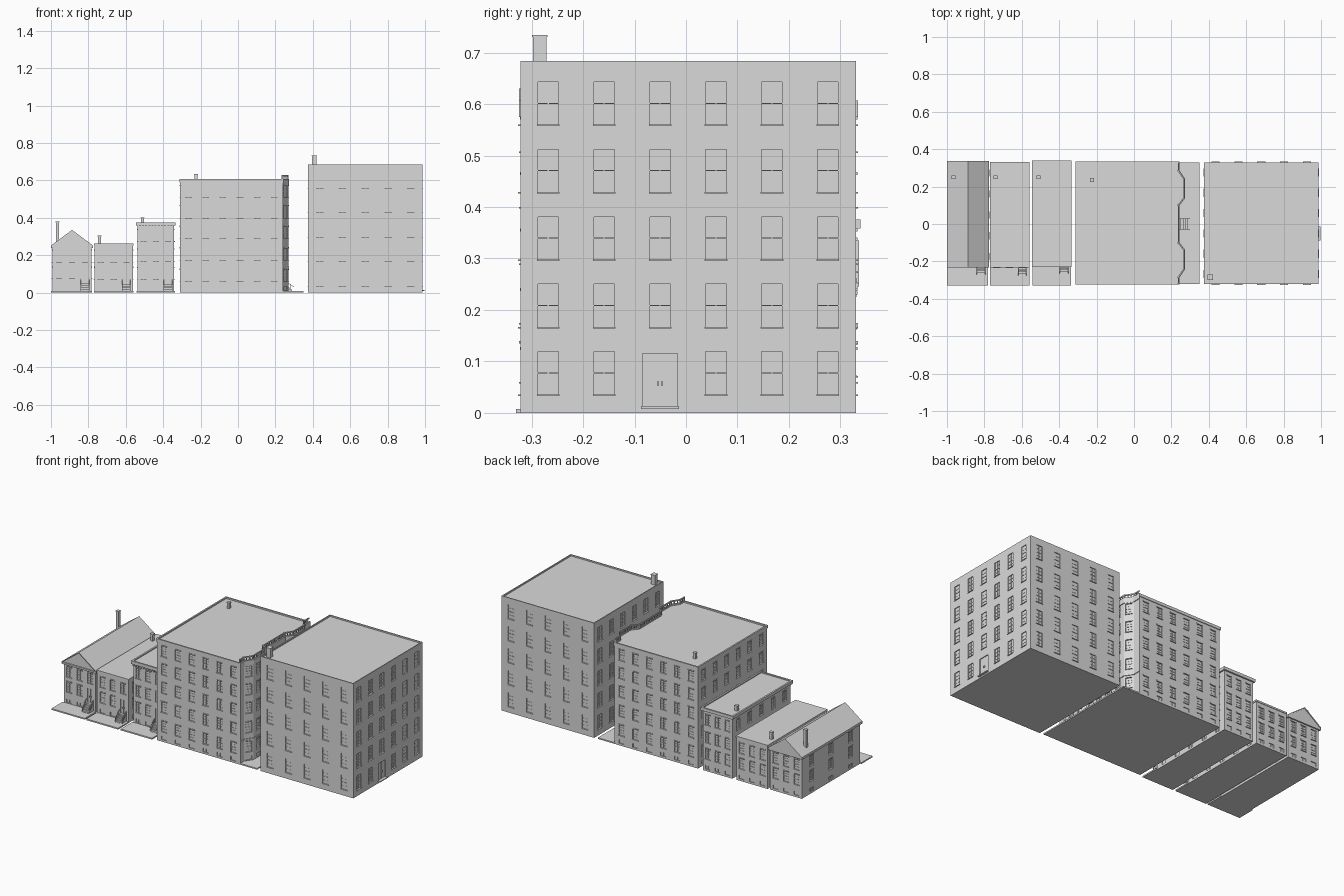
import bpy, bmesh
from mathutils import Vector

if "Cube" in bpy.data.objects:
    bpy.data.objects.remove(bpy.data.objects["Cube"])

stone = bpy.data.materials.new("pale_grey")
stone.diffuse_color = (0.7, 0.7, 0.7, 1)
stone.use_nodes = True
stone.node_tree.nodes["Principled BSDF"].inputs["Base Color"].default_value = stone.diffuse_color


def finish(bm, name):
    me = bpy.data.meshes.new(name)
    bm.to_mesh(me)
    bm.free()
    me.materials.append(stone)
    ob = bpy.data.objects.new(name, me)
    bpy.context.collection.objects.link(ob)
    return ob


def face(bm, pts):
    bm.faces.new([bm.verts.new(p) for p in pts])


def prism(bm, low, high):
    """Closed solid between two matching counter-clockwise rings."""
    face(bm, low[::-1])
    face(bm, high)
    for i in range(len(low)):
        j = (i + 1) % len(low)
        face(bm, [low[i], low[j], high[j], high[i]])


def rect(x0, x1, y0, y1):
    return [(x0, y0), (x1, y0), (x1, y1), (x0, y1)]


def ring(pts, z):
    return [Vector((p[0], p[1], z)) for p in pts]


def box(bm, x0, x1, y0, y1, z0, z1):
    prism(bm, ring(rect(x0, x1, y0, y1), z0), ring(rect(x0, x1, y0, y1), z1))


def offset(pts, o):
    """Move a counter-clockwise outline outward by o."""
    out, n = [], len(pts)
    for i in range(n):
        a, b, c = (Vector(pts[k % n]) for k in (i - 1, i, i + 1))
        e, f = (b - a).normalized(), (c - b).normalized()
        n1, n2 = Vector((e.y, -e.x)), Vector((f.y, -f.x))
        out.append(b + (n1 + n2) * (o / (1 + n1.dot(n2))))
    return out


def facade(walls, trim, p, q, top, cols, rows, w, door=None, lintel=True):
    """One wall with recessed windows, sills and glazing bars."""
    p, q = Vector((*p, 0)), Vector((*q, 0))
    L = (q - p).length
    t = (q - p) / L
    n = Vector((t.y, -t.x, 0))

    def P(u, z, d=0):
        return p + t * u + n * d + Vector((0, 0, z))

    def bar(u0, u1, z0, z1, d0, d1):
        low = [P(u0, z0, d1), P(u1, z0, d1), P(u1, z0, d0), P(u0, z0, d0)]
        prism(trim, low, [v + Vector((0, 0, z1 - z0)) for v in low])

    holes = []
    for c in range(cols):
        m = L * (c + .5) / cols
        isdoor = door and c == door[0]
        if isdoor:
            holes.append((m - door[3] / 2, m + door[3] / 2, door[1], door[2], True))
        for z, h in rows:
            if not (isdoor and z < door[2]):
                holes.append((m - w / 2, m + w / 2, z, z + h, False))
    us = sorted({0, L} | {round(v, 5) for h in holes for v in h[:2]})
    zs = sorted({0, top} | {round(v, 5) for h in holes for v in h[2:4]})
    for u0, u1 in zip(us, us[1:]):
        for z0, z1 in zip(zs, zs[1:]):
            u, z = (u0 + u1) / 2, (z0 + z1) / 2
            if not any(h[0] < u < h[1] and h[2] < z < h[3] for h in holes):
                face(walls, [P(u0, z0), P(u1, z0), P(u1, z1), P(u0, z1)])
    for u0, u1, z0, z1, isdoor in holes:
        d, m, zm = -.005, (u0 + u1) / 2, (z0 + z1) / 2
        cs = [(u0, z0), (u1, z0), (u1, z1), (u0, z1)]
        face(walls, [P(*c, d) for c in cs])
        for a, b in zip(cs, cs[1:] + cs[:1]):
            face(walls, [P(*a), P(*b), P(*b, d), P(*a, d)])
        bar(m - .001, m + .001, z0, z1, d, -.003)
        if isdoor:
            for s in (-1, 1):
                bar(m + s * .004 - .0008, m + s * .004 + .0008, zm - .012, zm - .002, d, 0)
            bar(u0 - .003, u1 + .003, z0 - .005, z0, 0, .012)
            continue
        if z1 - z0 > .03:
            bar(u0, u1, zm - .001, zm + .001, d, -.002)
            for k in (.25, .75):
                zk = z0 + (z1 - z0) * k
                bar(u0, u1, zk - .0005, zk + .0005, d, -.0035)
            bar(u0 - .002, u1 + .002, z0 - .003, z0, -.001, .004)
            if lintel:
                bar(u0 - .002, u1 + .002, z1, z1 + .006, -.001, .003)


def rim(bm, pts, z0, z1, out, thick, drop):
    """Flat roof with cornice overhang and a raised edge."""
    o, i = offset(pts, out), offset(pts, out - thick)
    face(bm, ring(o, z0)[::-1])
    A, B, C, D = ring(o, z0), ring(o, z1), ring(i, z1), ring(i, z1 - drop)
    for k in range(len(o)):
        j = (k + 1) % len(o)
        for lo, hi in ((A, B), (B, C), (C, D)):
            face(bm, [lo[k], lo[j], hi[j], hi[k]])
    face(bm, D)


def building(name, pts, top, cols, rows, w, doors={}, lintel=True):
    walls, trim = bmesh.new(), bmesh.new()
    for i, c in enumerate(cols):
        facade(walls, trim, pts[i], pts[(i + 1) % len(pts)], top, c, rows, w, doors.get(i), lintel)
    face(walls, ring(pts, 0)[::-1])
    finish(walls, name + "_walls")
    finish(trim, name + "_window_trim")


def flat_roof(name, *args):
    bm = bmesh.new()
    rim(bm, *args)
    finish(bm, name + "_roof")


def chimney(name, x, y, z0, z1, r):
    bm = bmesh.new()
    box(bm, x - r, x + r, y - r, y + r, z0, z1)
    box(bm, x - r - .002, x + r + .002, y - r - .002, y + r + .002, z1 - .004, z1)
    finish(bm, name + "_chimney")


def stoop(name, cx, y, floor, w, count=5, run=.045):
    """Front steps toward -y with side railings."""
    bm = bmesh.new()
    for k in range(count):
        yk = y - run + run * k / count
        box(bm, cx - w / 2, cx + w / 2, yk, y, 0 if k == 0 else floor * k / count, floor * (k + 1) / count)
    for s in (-1, 1):
        x = cx + s * w / 2
        for k in range(count):
            yk = y - run + run * (k + .5) / count
            zk = floor * (k + 1) / count
            box(bm, x - .0012, x + .0012, yk - .0012, yk + .0012, 0, zk + .022)
        a, b = (y - run, floor / count + .02), (y, floor + .022)
        low = [Vector((x + dx, yy, zz)) for dx, (yy, zz) in ((-.0015, a), (.0015, a), (.0015, b), (-.0015, b))]
        prism(bm, low, [v + Vector((0, 0, .003)) for v in low])
    return finish(bm, name + "_stoop")


def lot(name, *r):
    bm = bmesh.new()
    box(bm, *r, 0, .008)
    finish(bm, name + "_yard")


# Gabled house
g = rect(-.992, -.783, -.225, .325)
low_rows = [(.012, .02), (.075, .06), (.165, .06)]
building("gabled_house", g, .238, [3, 3, 3, 3], low_rows, .034, {0: (2, .05, .135, .034)})
lot("gabled_house", -1, -.78, -.33, -.225)
flat_roof("gabled_house_eave", g, .238, .248, .008, .004, 0)
bm = bmesh.new()
tri = [(-1, .248), (-.775, .248), (-.8875, .332)]
prism(bm, [Vector((x, .333, z)) for x, z in tri[::-1]], [Vector((x, -.225, z)) for x, z in tri[::-1]])
# Raking pediment mouldings on both gables
for x0, x1 in ((-1, -.8875), (-.775, -.8875)):
    q = [(x0, .246), (x1, .328), (x1, .335), (x0, .252)]
    ends = [[Vector((x, y, z)) for x, z in q] for y in (.336, -.233)]
    prism(bm, *ends)
bmesh.ops.recalc_face_normals(bm, faces=bm.faces)
finish(bm, "gabled_house_roof")
chimney("gabled_house", -.965, .25, .24, .38, .008)
stoop("gabled_house", -.818, -.225, .048, .044)

# Low row house
g = rect(-.768, -.562, -.23, .328)
building("low_house", g, .252, [3, 5, 3, 5], [(.012, .022), (.073, .06), (.145, .06)][:2] + [(.165, .06)],
         .034, {0: (2, .045, .13, .034)})
flat_roof("low_house", g, .252, .262, .003, .004, 0)
lot("low_house", -.77, -.56, -.33, -.23)
chimney("low_house", -.74, .25, .255, .305, .008)
stoop("low_house", -.597, -.23, .044, .044)

# Tall row house
g = rect(-.537, -.342, -.22, .33)
building("tall_house", g, .358, [3, 5, 3, 5], [(.012, .022), (.072, .06), (.17, .06), (.275, .06)],
         .032, {0: (2, .045, .13, .032)})
flat_roof("tall_house", g, .358, .376, .009, .01, .006)
bm = bmesh.new()
for k in range(12):  # cornice brackets
    x = -.533 + k * .0169
    box(bm, x - .003, x + .003, -.227, -.219, .346, .358)
finish(bm, "tall_house_brackets")
lot("tall_house", -.543, -.336, -.33, -.22)
chimney("tall_house", -.51, .25, .365, .402, .008)
stoop("tall_house", -.374, -.22, .044, .044)

# Apartment block with two bays on its east side
half = [(.24, .1), (.27, .14), (.27, .24), (.24, .285), (.24, .33)]
g = [(-.31, -.32), (.24, -.32)] + [(x, -y) for x, y in half[3::-1]] + half + [(-.31, .33)]
rows = [(.012, .022), (.06, .062), (.175, .062), (.29, .062), (.40, .062), (.508, .062)]
building("bay_block", g, .59, [6, 0, 1, 1, 1, 3, 1, 1, 1, 0, 6, 6], rows, .036, {5: (1, .05, .122, .04)})
flat_roof("bay_block", g, .59, .607, .004, .009, .008)
lot("bay_block", .2, .35, -.32, .33)
chimney("bay_block", -.225, .235, .59, .635, .008)

# Balustrade and string courses following the bays
bm = bmesh.new()
line = [Vector(p) for p in g[1:11]]
inner = [Vector(p) for p in offset(g, -.006)[1:11]]
outer = [Vector(p) for p in offset(g, .004)[1:11]]
for i in range(len(line) - 1):
    for a, z0, z1 in ((line, .622, .629), (outer, .575, .59), (outer, .135, .14)):
        quad = [inner[i], a[i], a[i + 1], inner[i + 1]]
        prism(bm, ring(quad, z0), ring(quad, z1))
    seg = line[i + 1] - line[i]
    count = max(1, round(seg.length / .016))
    for k in range(count):
        c = line[i].lerp(line[i + 1], k / count) - Vector((.004, 0))
        r = .004 if k == 0 else .002
        box(bm, c.x - r, c.x + r, c.y - r, c.y + r, .605, .63 if k == 0 else .623)
finish(bm, "bay_block_balustrade")
s = stoop("bay_block", 0, 0, .045, .056, 5, .06)
s.rotation_euler.z = 1.5708
s.location.x = .24

# Large corner block
g = rect(.375, .986, -.322, .33)
building("large_block", g, .674, [5, 6, 5, 6], [(.036 + .131 * k, .083) for k in range(5)], .04,
         {1: (2, .013, .115, .068)}, False)
flat_roof("large_block", g, .674, .684, 0, .006, .008)
chimney("large_block", .408, -.284, .67, .734, .013)
